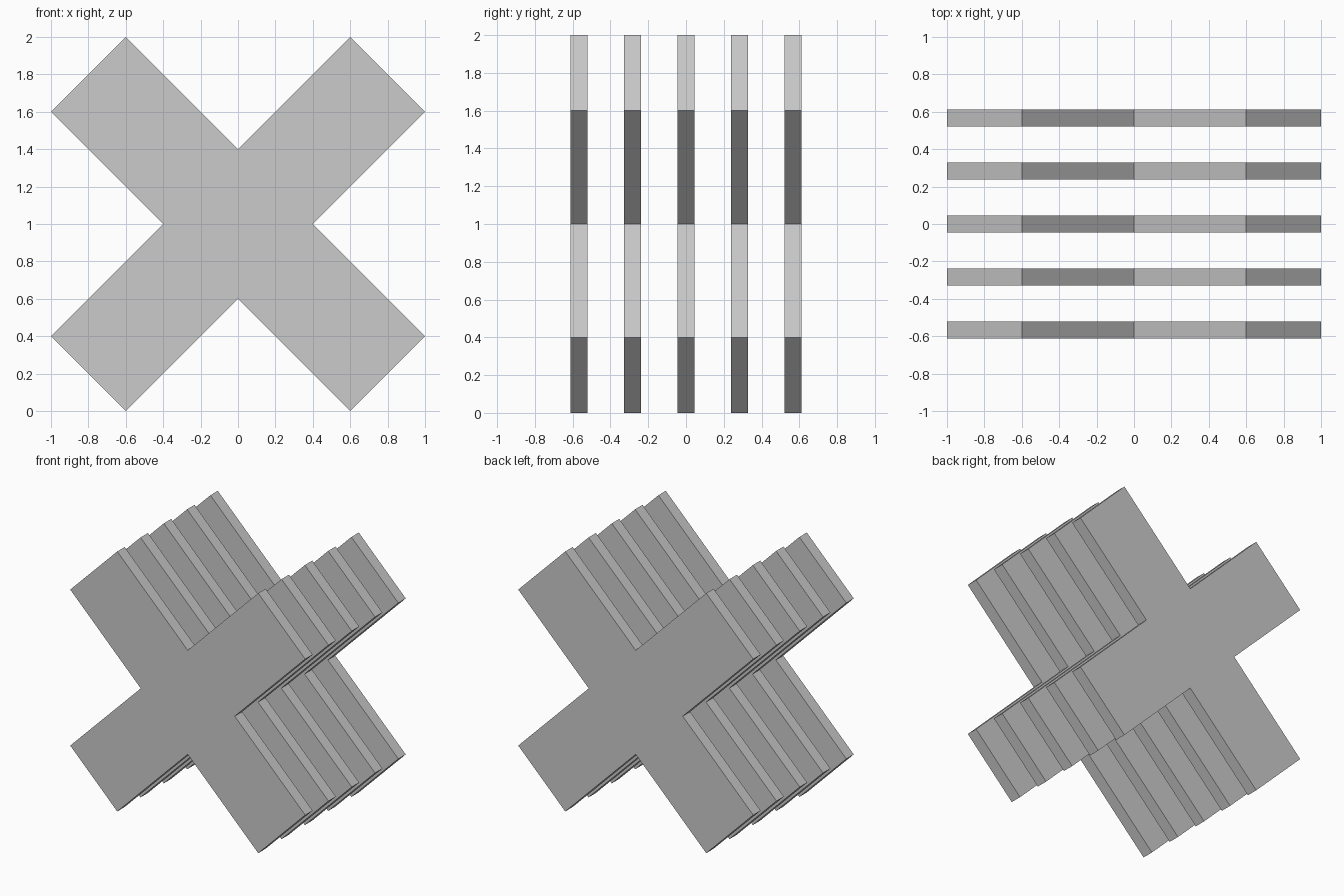
import bpy, bmesh

if "Cube" in bpy.data.objects:
    bpy.data.objects.remove(bpy.data.objects["Cube"])

THICK = 0.09      # plate thickness along y
SPACING = 0.283   # distance between plate centres
COUNT = 5

# one quarter of the cross outline (x, z about the centre), mirrored to all four
quarter = [(0.4, 0.0), (1.0, 0.6), (0.6, 1.0), (0.0, 0.4)]
outline = (quarter
           + [(-x, z) for x, z in reversed(quarter[:-1])]
           + [(-x, -z) for x, z in quarter[1:]]
           + [(x, -z) for x, z in reversed(quarter[1:-1])])


def cross_plate(name, y):
    bm = bmesh.new()
    verts = [bm.verts.new((x, y - THICK / 2, z + 1.0)) for x, z in outline]
    face = bm.faces.new(verts)
    ext = bmesh.ops.extrude_face_region(bm, geom=[face], use_keep_orig=True)
    moved = [g for g in ext["geom"] if isinstance(g, bmesh.types.BMVert)]
    bmesh.ops.translate(bm, verts=moved, vec=(0, THICK, 0))
    bmesh.ops.recalc_face_normals(bm, faces=bm.faces)
    mesh = bpy.data.meshes.new(name)
    bm.to_mesh(mesh)
    bm.free()
    bpy.context.collection.objects.link(bpy.data.objects.new(name, mesh))


# row of parallel cross plates, front to back
for i in range(COUNT):
    cross_plate(f"cross_plate_{i + 1}", (i - (COUNT - 1) / 2) * SPACING)
